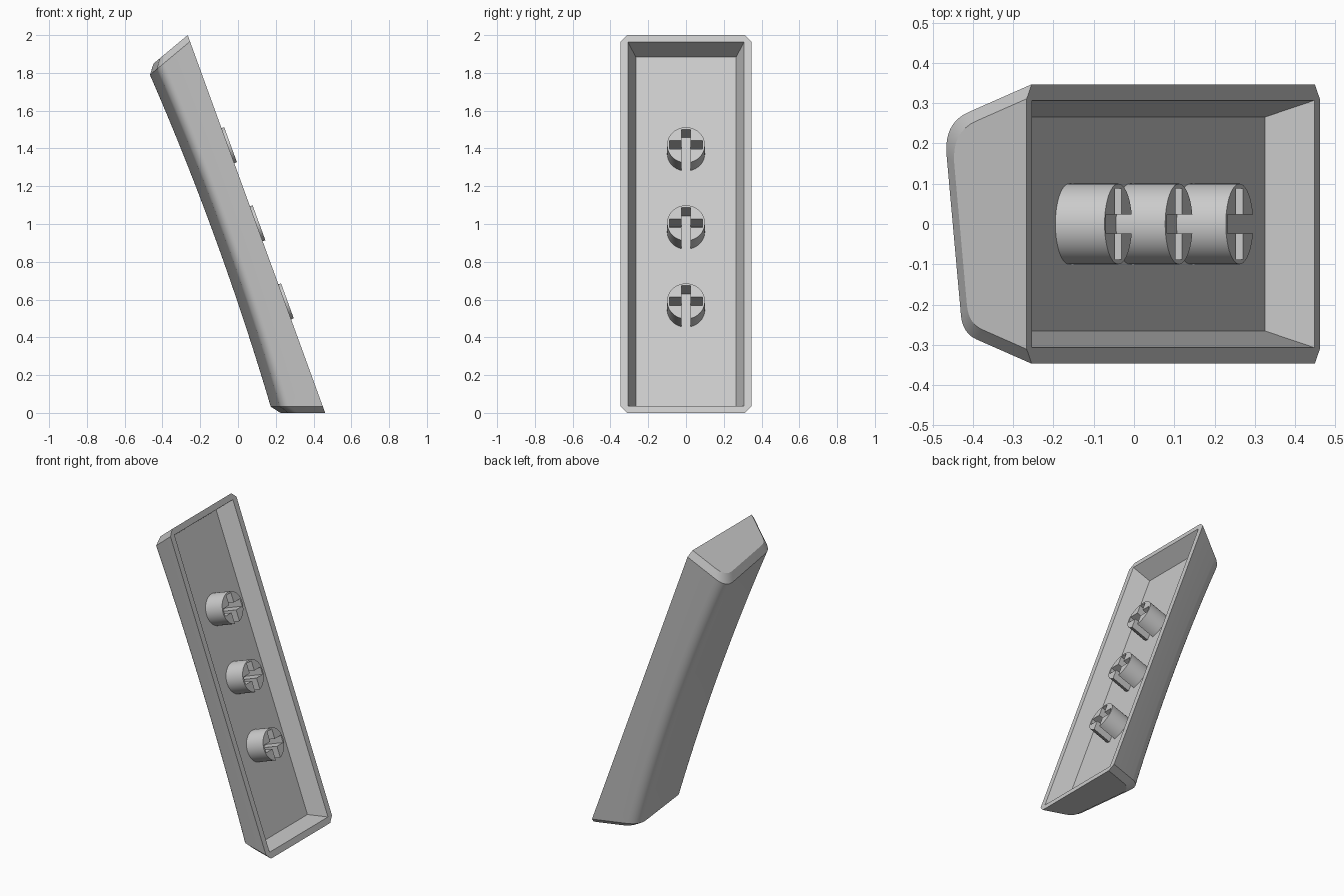
import bpy, bmesh, math
from mathutils import Matrix, Vector

if "Cube" in bpy.data.objects:
    bpy.data.objects.remove(bpy.data.objects["Cube"], do_unlink=True)

# Local frame: x = out of the open side, y = across, z = along the length
TILT = Matrix.Translation((0.0975, 0, 1)) @ Matrix.Rotation(math.radians(-20), 4, 'Y')
HALF_L, HALF_W, TAPER, BEVEL = 1.064, 0.347, 0.36, 0.036
DEPTH, SLOPE, DISH = 0.24, 0.11, 0.03
WALL, FLOOR = 0.04, -0.115
STATIONS = 32

grey = bpy.data.materials.new("light_grey_plastic")
grey.use_nodes = True
grey.diffuse_color = (0.6, 0.6, 0.6, 1)
grey.node_tree.nodes["Principled BSDF"].inputs["Base Color"].default_value = (0.6, 0.6, 0.6, 1)


def finish(name, bm):
    bmesh.ops.recalc_face_normals(bm, faces=bm.faces)
    bm.transform(TILT)
    mesh = bpy.data.meshes.new(name)
    bm.to_mesh(mesh)
    bm.free()
    mesh.materials.append(grey)
    obj = bpy.data.objects.new(name, mesh)
    bpy.context.collection.objects.link(obj)
    bpy.ops.object.select_all(action='DESELECT')
    obj.select_set(True)
    bpy.context.view_layer.objects.active = obj
    bpy.ops.object.shade_smooth_by_angle(angle=math.radians(25))
    return obj


def fillet(a, corner, b, steps=8):
    """Rounded corner from a to b."""
    return [a.lerp(corner, i / steps).lerp(corner.lerp(b, i / steps), i / steps)
            for i in range(steps + 1)]


def section(inset, dish):
    """Cross-section (depth, y) from the +y rim over the closed face to the -y rim."""
    half = HALF_W - inset
    c = DEPTH - inset - dish
    corners = []
    for side in (1, -1):
        y = side * (half - TAPER * c) / (1 + side * TAPER * SLOPE)
        corners.append(Vector((-c - SLOPE * y, y)))
    rims = [Vector((0, half)), Vector((0, -half))]
    left, right = corners
    along = (right - left).normalized()

    def toward_rim(i, r):
        return corners[i] + (rims[i] - corners[i]).normalized() * r
    return ([rims[0]] + fillet(toward_rim(0, 0.08), left, left + along * 0.08)
            + fillet(right - along * 0.045, right, toward_rim(1, 0.045)) + [rims[1]])


# Cap shell: lofted outer skin, bevelled ends, rim and hollow
bm = bmesh.new()
rings = []


def add_ring(t, inset, shrink):
    dish = DISH * (1 - t * t)
    rings.append([bm.verts.new((n, y, t * (HALF_L + TAPER * n - shrink)))
                  for n, y in section(inset, dish)])


add_ring(-1, BEVEL, 0)
for i in range(STATIONS + 1):
    add_ring(-1 + 2 * i / STATIONS, 0, BEVEL)
add_ring(1, BEVEL, 0)
for a, b in zip(rings, rings[1:]):
    for j in range(len(a) - 1):
        bm.faces.new((a[j], a[j + 1], b[j + 1], b[j]))
bm.faces.new(rings[0])
bm.faces.new(rings[-1])


def inner_loop(n):
    y = HALF_W - WALL + TAPER * n
    z = HALF_L - WALL + TAPER * n
    return [bm.verts.new((n, sy * y, sz * z)) for sy, sz in ((1, -1), (1, 1), (-1, 1), (-1, -1))]


lip, floor = inner_loop(0), inner_loop(FLOOR)
for i in range(4):
    k = (i + 1) % 4
    bm.faces.new((lip[i], lip[k], floor[k], floor[i]))
bm.faces.new(floor)
bm.faces.new([r[0] for r in rings] + [lip[1], lip[0]])
bm.faces.new([r[-1] for r in rings] + [lip[2], lip[3]])
bm.faces.new((rings[0][0], rings[0][-1], lip[3], lip[0]))
bm.faces.new((rings[-1][0], rings[-1][-1], lip[2], lip[1]))
finish("cap_shell", bm)

# Stems: round posts with a cross slot that opens toward the lower end
R, W, A = 0.1, 0.024, 0.088
gap = math.asin(W / R)
start, sweep = -math.pi / 2 + gap, 2 * (math.pi - gap)
outline = [(R * math.cos(start + sweep * i / 40), R * math.sin(start + sweep * i / 40))
           for i in range(41)]
half_cross = [(-W, -W), (-A, -W), (-A, W), (-W, W), (-W, A)]
outline += half_cross + [(-y, z) for y, z in reversed(half_cross)]
for name, z0 in (("lower_stem", -0.44), ("middle_stem", 0), ("upper_stem", 0.44)):
    bm = bmesh.new()
    base = bm.faces.new([bm.verts.new((FLOOR, y, z + z0)) for y, z in outline])
    top = bmesh.ops.extrude_face_region(bm, geom=[base], use_keep_orig=True)["geom"]
    bmesh.ops.translate(bm, vec=(0.015 - FLOOR, 0, 0),
                        verts=[v for v in top if isinstance(v, bmesh.types.BMVert)])
    finish(name, bm)
